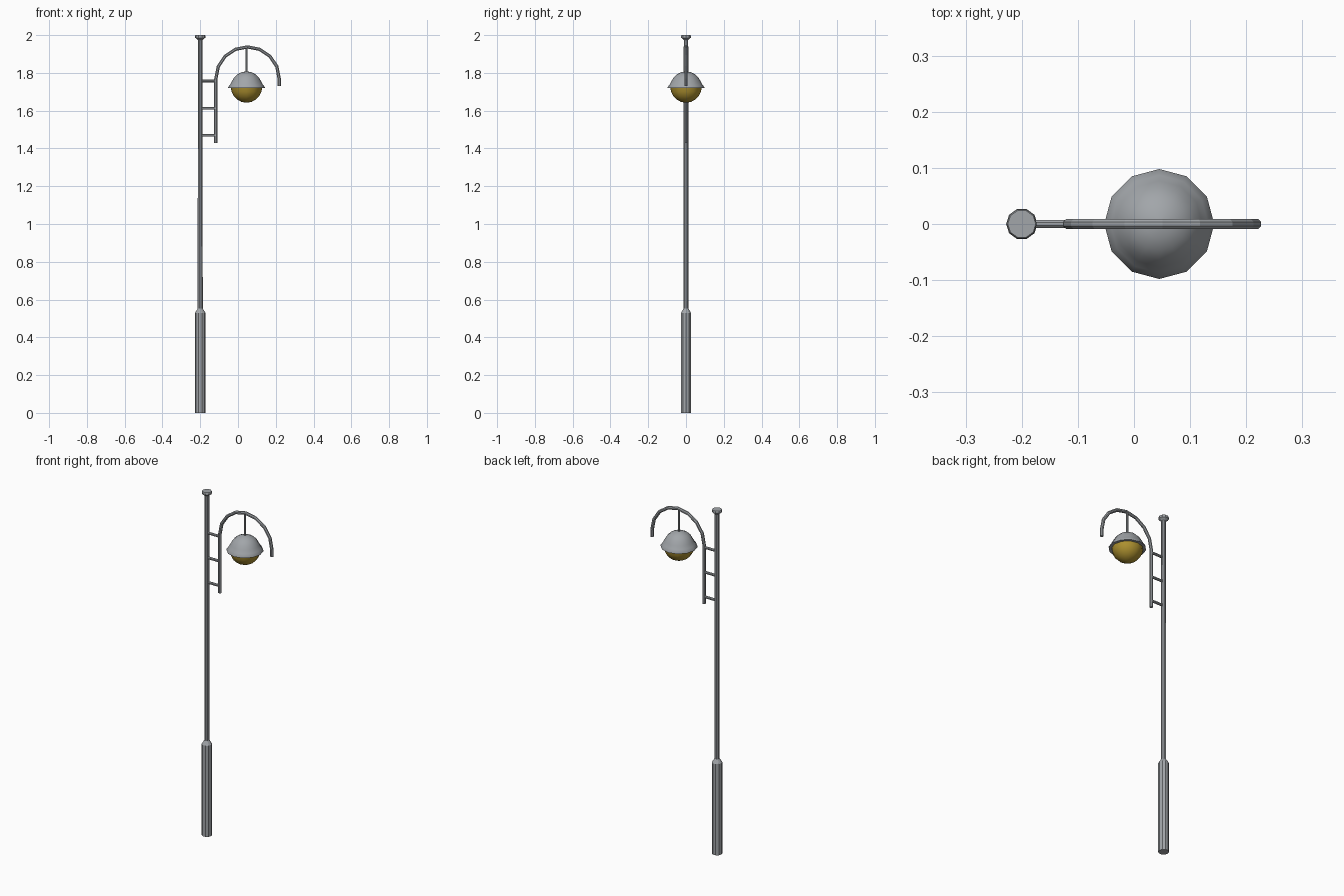
import bpy, bmesh, math
from mathutils import Vector

if "Cube" in bpy.data.objects:
    bpy.data.objects.remove(bpy.data.objects["Cube"])


def material(name, rgb):
    m = bpy.data.materials.new(name)
    m.diffuse_color = (*rgb, 1)
    m.use_nodes = True
    m.node_tree.nodes["Principled BSDF"].inputs["Base Color"].default_value = m.diffuse_color
    return m


GREY = material("metal_grey", (0.36, 0.38, 0.40))
AMBER = material("amber_glass", (0.43, 0.29, 0.03))


def finish(name, bm, mat, smooth=False):
    bmesh.ops.remove_doubles(bm, verts=bm.verts, dist=1e-5)
    bmesh.ops.recalc_face_normals(bm, faces=bm.faces)
    for f in bm.faces:
        f.smooth = smooth
    me = bpy.data.meshes.new(name)
    bm.to_mesh(me)
    bm.free()
    me.materials.append(mat)
    ob = bpy.data.objects.new(name, me)
    bpy.context.collection.objects.link(ob)
    if smooth:
        bpy.ops.object.select_all(action='DESELECT')
        ob.select_set(True)
        bpy.context.view_layer.objects.active = ob
        bpy.ops.object.shade_smooth_by_angle(angle=math.radians(40))
    return ob


def skin(bm, rings):
    for a, b in zip(rings, rings[1:]):
        n = len(a)
        for i in range(n):
            j = (i + 1) % n
            bm.faces.new((a[i], a[j], b[j], b[i]))
    bm.faces.new(rings[0])
    bm.faces.new(rings[-1])


def lathe(name, x, profile, sides, mat, smooth=False):
    """Revolve (radius, z) points about the vertical line at x."""
    bm = bmesh.new()
    rings = [[bm.verts.new((x + r * math.cos(math.tau * i / sides),
                            r * math.sin(math.tau * i / sides), z))
              for i in range(sides)] for r, z in profile]
    skin(bm, rings)
    return finish(name, bm, mat, smooth)


def tube(name, path, r, sides=8):
    """Sweep a round section along (x, z) points in the y = 0 plane."""
    pts = [Vector((x, 0, z)) for x, z in path]
    bm = bmesh.new()
    rings = []
    for k, p in enumerate(pts):
        t = (pts[min(k + 1, len(pts) - 1)] - pts[max(k - 1, 0)]).normalized()
        side = Vector((0, 1, 0))
        up = t.cross(side)
        rings.append([bm.verts.new(p + r * (math.cos(a) * side + math.sin(a) * up))
                      for a in (math.tau * (i + 0.5) / sides for i in range(sides))])
    skin(bm, rings)
    return finish(name, bm, GREY)


# Post: thick base, slim shaft and flared cap
PX, LX = -0.2, 0.045
lathe("post", PX, [(0.028, 0), (0.028, 0.53), (0.0135, 0.552), (0.0125, 1.974),
                   (0.019, 1.98), (0.027, 1.986), (0.027, 1.997), (0.025, 2.0)], 10, GREY)

# Hooked arm
cx, cz, R = 0.0505, 1.77, 0.1675
arc = [(cx - R * math.cos(math.pi * i / 8), cz + R * math.sin(math.pi * i / 8)) for i in range(9)]
tube("hooked_arm", [(cx - R, 1.43)] + arc + [(cx + R, 1.73)], 0.0095)

# Rungs joining arm to post
for i, z in enumerate((1.47, 1.613, 1.757)):
    tube(f"rung_{i + 1}", [(PX, z), (cx - R, z)], 0.0075)

# Lamp hanger
tube("lamp_hanger", [(LX, 1.79), (LX, 1.938)], 0.0065)

# Lamp shade: dome with flared rim
C, S = 1.725, 0.083
dome = [(S * math.cos(a), C + S * math.sin(a)) for a in (math.radians(d) for d in (22, 38, 55, 72, 88))]
lathe("lamp_shade", LX, [(0.078, 1.719), (0.098, 1.719), (0.098, 1.723), (0.087, 1.738)] + dome,
      12, GREY, True)

# Glass globe under the shade
globe = [(S * math.cos(a), C + S * math.sin(a)) for a in (math.radians(d) for d in (0, -18, -36, -54, -72, -88))]
lathe("glass_globe", LX, globe, 12, AMBER, True)
